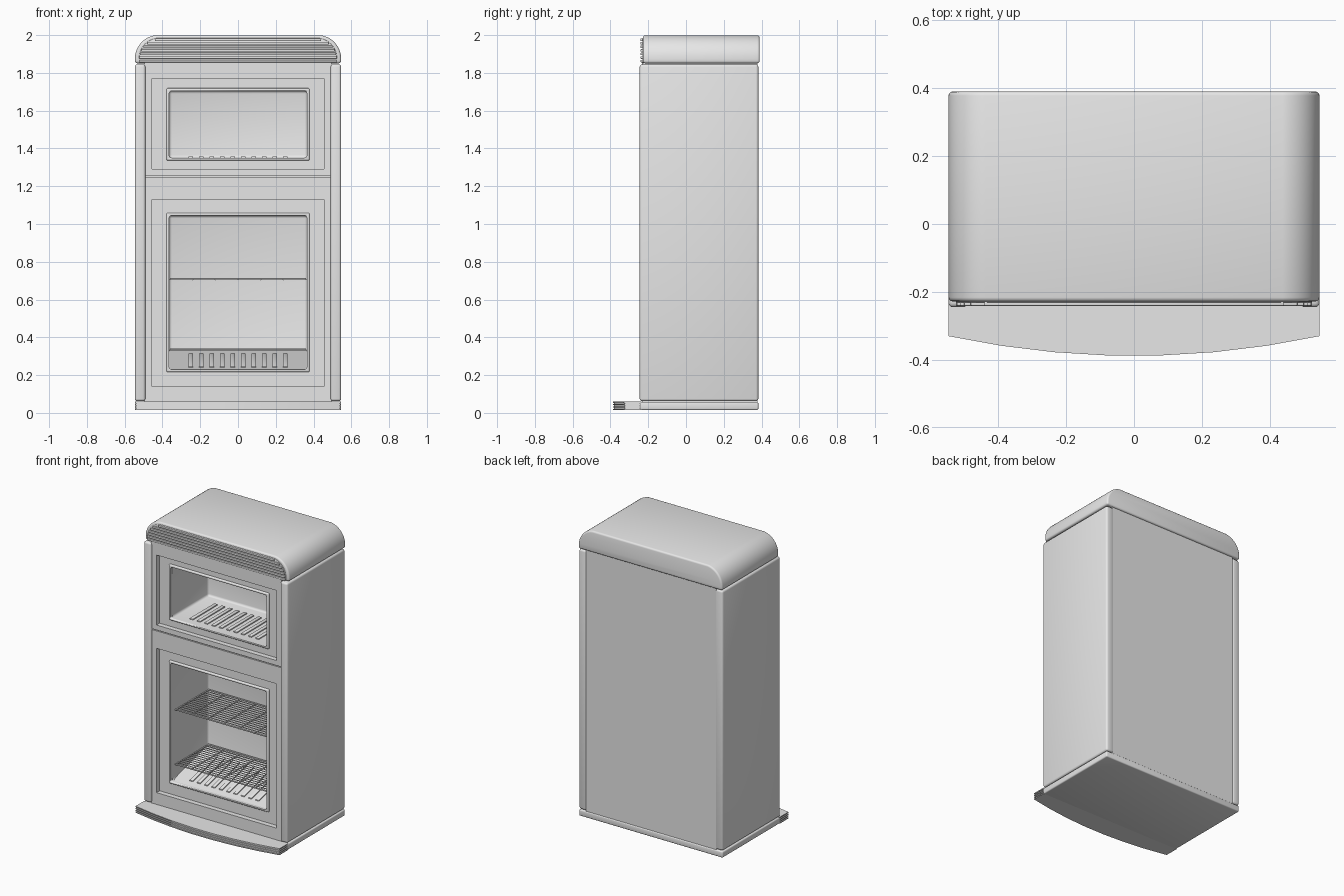
import bpy, bmesh, math
from mathutils import Matrix, Vector

cube = bpy.data.objects.get("Cube")
if cube:
    bpy.data.objects.remove(cube, do_unlink=True)

grey = bpy.data.materials.new("light_grey")
grey.use_nodes = True
grey.diffuse_color = (0.8, 0.8, 0.8, 1)
grey.node_tree.nodes["Principled BSDF"].inputs["Base Color"].default_value = (0.8, 0.8, 0.8, 1)


def activate(ob):
    bpy.ops.object.select_all(action='DESELECT')
    ob.select_set(True)
    bpy.context.view_layer.objects.active = ob


def finish(bm, name, bevel=0.0, segments=3):
    bmesh.ops.recalc_face_normals(bm, faces=bm.faces)
    me = bpy.data.meshes.new(name)
    bm.to_mesh(me)
    bm.free()
    me.materials.append(grey)
    ob = bpy.data.objects.new(name, me)
    bpy.context.collection.objects.link(ob)
    activate(ob)
    if bevel:
        mod = ob.modifiers.new("soft_edges", 'BEVEL')
        mod.width = bevel
        mod.segments = segments
        mod.limit_method = 'ANGLE'
        mod.angle_limit = math.radians(40)
        bpy.ops.object.modifier_apply(modifier=mod.name)
    bpy.ops.object.shade_smooth_by_angle(angle=math.radians(35))
    return ob


def add_box(bm, x, y, z):
    lo, hi = Vector((x[0], y[0], z[0])), Vector((x[1], y[1], z[1]))
    size = Matrix.Diagonal((*(hi - lo), 1))
    bmesh.ops.create_cube(bm, size=1, matrix=Matrix.Translation((lo + hi) / 2) @ size)


def box(name, x, y, z, bevel=0.0):
    bm = bmesh.new()
    add_box(bm, x, y, z)
    return finish(bm, name, bevel)


def add_rod(bm, a, b, r):
    a, b = Vector(a), Vector(b)
    turn = (b - a).to_track_quat('Z', 'Y').to_matrix().to_4x4()
    bmesh.ops.create_cone(bm, cap_ends=True, segments=8, radius1=r, radius2=r,
                          depth=(b - a).length, matrix=Matrix.Translation((a + b) / 2) @ turn)


def add_prism(bm, points, push):
    """Extrude a closed outline of 3D points along push."""
    face = bm.faces.new([bm.verts.new(p) for p in points])
    out = bmesh.ops.extrude_face_region(bm, geom=[face])["geom"]
    bmesh.ops.translate(bm, vec=push, verts=[v for v in out if isinstance(v, bmesh.types.BMVert)])


def cut(ob, cutter):
    activate(ob)
    mod = ob.modifiers.new("cut", 'BOOLEAN')
    mod.operation = 'DIFFERENCE'
    mod.solver = 'EXACT'
    mod.object = cutter
    bpy.ops.object.modifier_apply(modifier=mod.name)
    bpy.data.objects.remove(cutter, do_unlink=True)


def arch(w, z0, z1, r, y):
    pts = [(-w, y, z0), (w, y, z0)]
    for i in range(25):
        a = math.pi * i / 24
        side = 1 if i < 12 else -1
        if i == 12:
            continue
        pts.append((side * (w - r) + r * math.cos(a), y, z1 - r + r * math.sin(a)))
    return pts


W = 0.546       # half width
IN = 0.49       # half width between the side panels
OPEN = 0.365    # half width of the openings
BACK = 0.2      # back wall of the compartments
compartments = {"upper": (1.35, 1.705, 1.29, 1.77), "lower": (0.23, 1.045, 0.14, 1.13)}

# Side panels
for side, x in (("left", (IN, W)), ("right", (-W, -IN))):
    box(side + "_side_panel", x, (-0.245, 0.383), (0.062, 1.845), 0.013)

# Cabinet core with stepped openings and the seam between the doors
core = box("cabinet_body", (-IN - 0.005, IN + 0.005), (-0.234, 0.378), (0.055, 1.855))
for z0, z1, r0, r1 in compartments.values():
    cut(core, box("recess_cutter", (-0.455, 0.455), (-0.3, -0.2), (r0, r1)))
    cut(core, box("cavity_cutter", (-OPEN, OPEN), (-0.3, BACK), (z0, z1), 0.015))
cut(core, box("seam_cutter", (-0.6, 0.6), (-0.3, -0.226), (1.25, 1.256)))
activate(core)
bpy.ops.object.shade_smooth_by_angle(angle=math.radians(35))

# Gasket frames around the openings
for level, (z0, z1, r0, r1) in compartments.items():
    t = 0.014
    frame = box(level + "_opening_frame", (-OPEN - t, OPEN + t), (-0.212, -0.192),
                (z0 - t, z1 + t), 0.008)
    cut(frame, box("frame_cutter", (-OPEN, OPEN), (-0.3, 0), (z0, z1), 0.015))

# Sloped floor of the lower compartment
FRONT_Z, BACK_Z = 0.23, 0.33
bm = bmesh.new()
add_prism(bm, [(-OPEN, -0.19, FRONT_Z - 0.01), (-OPEN, -0.19, FRONT_Z),
               (-OPEN, BACK, BACK_Z), (-OPEN, BACK, FRONT_Z - 0.01)], (2 * OPEN, 0, 0))
finish(bm, "lower_sloped_floor")

# Ten raised ribs on each floor
for level, z, slope in (("upper", 1.35, 0.0), ("lower", FRONT_Z, (BACK_Z - FRONT_Z) / 0.39)):
    bm = bmesh.new()
    for i in range(10):
        x = -0.25 + i * 0.5 / 9
        ya, yb = -0.15, 0.12
        za, zb = z + slope * (ya + 0.19), z + slope * (yb + 0.19)
        add_prism(bm, [(x - 0.013, ya, za - 0.004), (x - 0.013, yb, zb - 0.004),
                       (x - 0.013, yb, zb + 0.007), (x - 0.013, ya, za + 0.007)], (0.026, 0, 0))
    finish(bm, level + "_floor_ribs", 0.003, 2)

# Wire shelves
for name, z in (("middle_wire_shelf", 0.71), ("bottom_wire_shelf", 0.335)):
    bm = bmesh.new()
    x, y0, y1 = OPEN - 0.005, -0.165, BACK - 0.01
    for i in range(15):
        y = y0 + (y1 - y0) * i / 14
        add_rod(bm, (-x, y, z), (x, y, z), 0.005 if i in (0, 14) else 0.003)
    for i in range(7):
        rx = -x + 2 * x * i / 6
        add_rod(bm, (rx, y0, z - 0.004), (rx, y1, z - 0.004), 0.004)
    finish(bm, name)

# Rounded top cap
bm = bmesh.new()
add_prism(bm, arch(W, 1.851, 2.0, 0.125, -0.228), (0, 0.618, 0))
finish(bm, "top_cap", 0.012)

# Ribbed grille on the front of the cap
GW, GR, GTOP = 0.524, 0.108, 1.985
bm = bmesh.new()
add_prism(bm, arch(GW, 1.853, GTOP, GR, -0.231), (0, 0.02, 0))
count = 7
step = (GTOP - 1.853) / count
for i in range(count):
    z = 1.853 + step * (i + 0.5)
    rise = max(0.0, z + step * 0.35 - (GTOP - GR))
    half = GW - GR + math.sqrt(GR * GR - rise * rise)
    add_box(bm, (-half, half), (-0.241, -0.225), (z - step * 0.35, z + step * 0.35))
finish(bm, "top_grille", 0.003, 2)

# Plinth
box("plinth", (-W, W), (-0.245, 0.383), (0.015, 0.058), 0.008)

# Bowed kick plate with grooved edge
bm = bmesh.new()
layers = 7
thick = (0.06 - 0.015) / layers
for k in range(layers):
    inset = 0.006 * (k % 2)
    outline = [(W - inset, -0.235), (-W + inset, -0.235)]
    for i in range(8):
        u = -1 + 2 * i / 7
        outline.append((u * (W - inset), -0.388 + 0.058 * u * u + inset))
    add_prism(bm, [(x, y, 0.015 + k * thick) for x, y in outline], (0, 0, thick))
finish(bm, "kick_plate")
